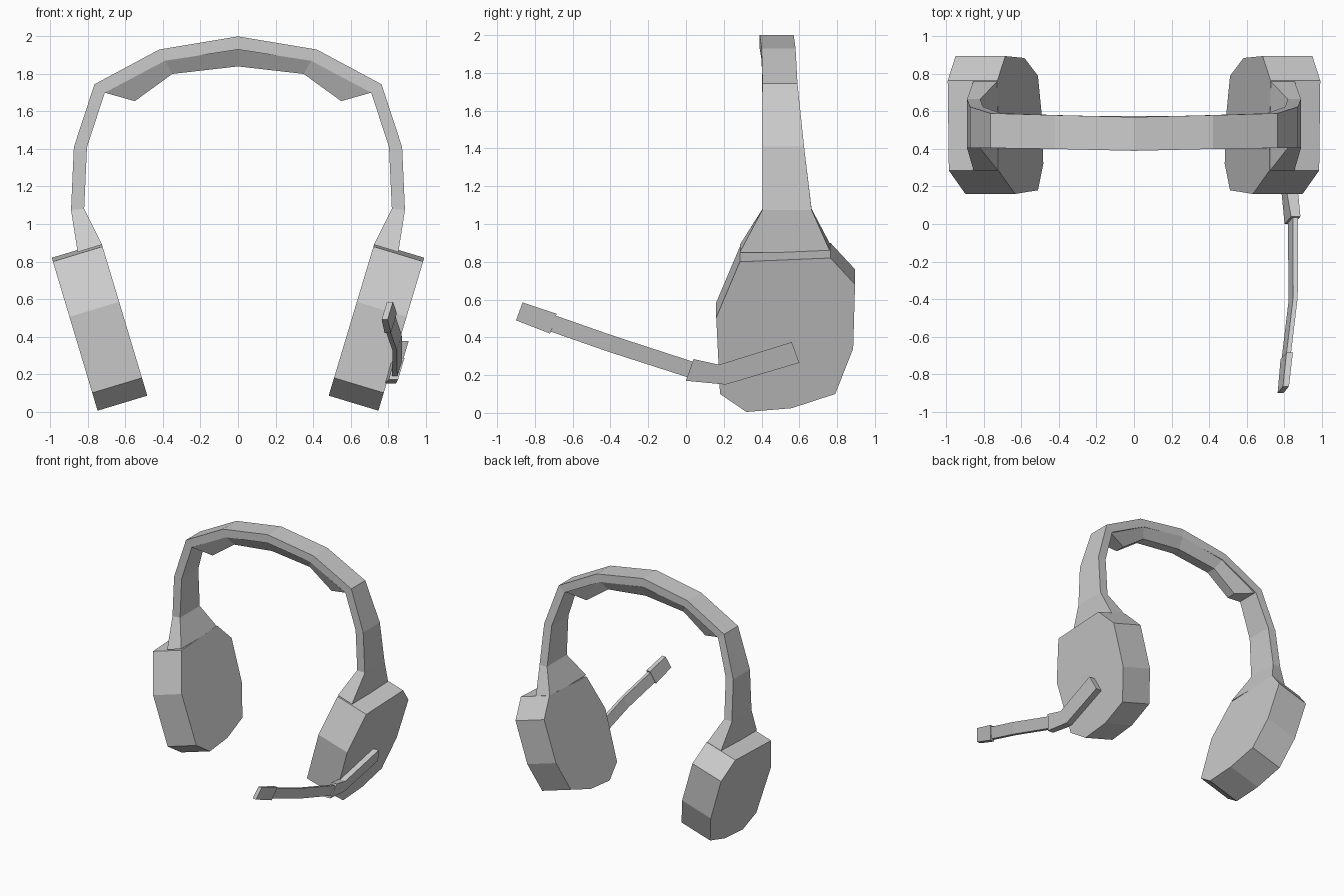
import bpy, bmesh

if "Cube" in bpy.data.objects:
    bpy.data.objects.remove(bpy.data.objects["Cube"])


def loft(name, rings):
    """Skin a row of equal-length point rings and cap both ends."""
    bm = bmesh.new()
    vs = [[bm.verts.new(p) for p in ring] for ring in rings]
    n = len(vs[0])
    for a, b in zip(vs, vs[1:]):
        for i in range(n):
            j = (i + 1) % n
            bm.faces.new((a[i], a[j], b[j], b[i]))
    bm.faces.new(vs[0])
    bm.faces.new(vs[-1][::-1])
    bmesh.ops.recalc_face_normals(bm, faces=bm.faces)
    mesh = bpy.data.meshes.new(name)
    bm.to_mesh(mesh)
    bm.free()
    obj = bpy.data.objects.new(name, mesh)
    bpy.context.collection.objects.link(obj)
    return obj


def mirrored(rings):
    """Continue rings that end at x = 0 onto the other side."""
    return rings + [[(-x, y, z) for x, y, z in r] for r in rings[-2::-1]]


# Headband with flared necks: outer (x, z), inner (x, z), front y, back y
band = [
    ((0.855, 0.85), (0.725, 0.89), 0.285, 0.765),
    ((0.89, 1.075), (0.82, 1.08), 0.405, 0.665),
    ((0.875, 1.41), (0.805, 1.41), 0.405, 0.625),
    ((0.765, 1.745), (0.71, 1.70), 0.405, 0.59),
    ((0.42, 1.93), (0.39, 1.87), 0.40, 0.58),
    ((0, 2.0), (0, 1.93), 0.39, 0.57),
]
loft("headband", mirrored([
    [(o[0], f, o[1]), (o[0], b, o[1]), (i[0], b, i[1]), (i[0], f, i[1])]
    for o, i, f, b in band]))

# Tapered pad under the headband: top (x, z), bottom (x, z)
pad = [((0.71, 1.70), (0.55, 1.655)), ((0.39, 1.87), (0.35, 1.80)), ((0, 1.93), (0, 1.84))]
loft("head_pad", mirrored([
    [(t[0], 0.402, t[1]), (t[0], 0.575, t[1]), (b[0], 0.53, b[1]), (b[0], 0.45, b[1])]
    for t, b in pad]))


def cup_face_x(z):
    return 0.75 + 0.3 * (z - 0.01)


# Tilted ear cups: outer outline (y, z), extruded inwards
cup = [(0.32, 0.005), (0.56, 0.025), (0.79, 0.10), (0.885, 0.34), (0.895, 0.68),
       (0.765, 0.82), (0.285, 0.80), (0.16, 0.505), (0.18, 0.10)]
for side, s in (("right", 1), ("left", -1)):
    loft(side + "_ear_cup", [
        [(s * cup_face_x(z), y, z) for y, z in cup],
        [(s * (cup_face_x(z) - 0.265), y, z + 0.08) for y, z in cup]])


# Microphone parts: top (y, z), bottom (y, z), centre x, half width
def mic_part(name, sections):
    rings = []
    for (ty, tz), (by, bz), x, w in sections:
        lean = 0.15 * (tz - bz)
        rings.append([(x + lean - w, ty, tz), (x + lean + w, ty, tz),
                      (x - lean + w, by, bz), (x - lean - w, by, bz)])
    loft(name, rings)


mic_part("mic_mount", [
    ((0.56, 0.375), (0.60, 0.265), 0.863, 0.03),
    ((0.175, 0.255), (0.21, 0.15), 0.828, 0.03),
    ((0.04, 0.285), (0.0, 0.17), 0.845, 0.025)])
mic_part("mic_boom", [
    ((0.04, 0.27), (0.02, 0.185), 0.848, 0.014),
    ((-0.39, 0.41), (-0.415, 0.325), 0.848, 0.012),
    ((-0.69, 0.515), (-0.715, 0.43), 0.812, 0.012)])
mic_part("mic_tip", [
    ((-0.685, 0.525), (-0.72, 0.42), 0.814, 0.017),
    ((-0.865, 0.585), (-0.90, 0.49), 0.796, 0.016)])
